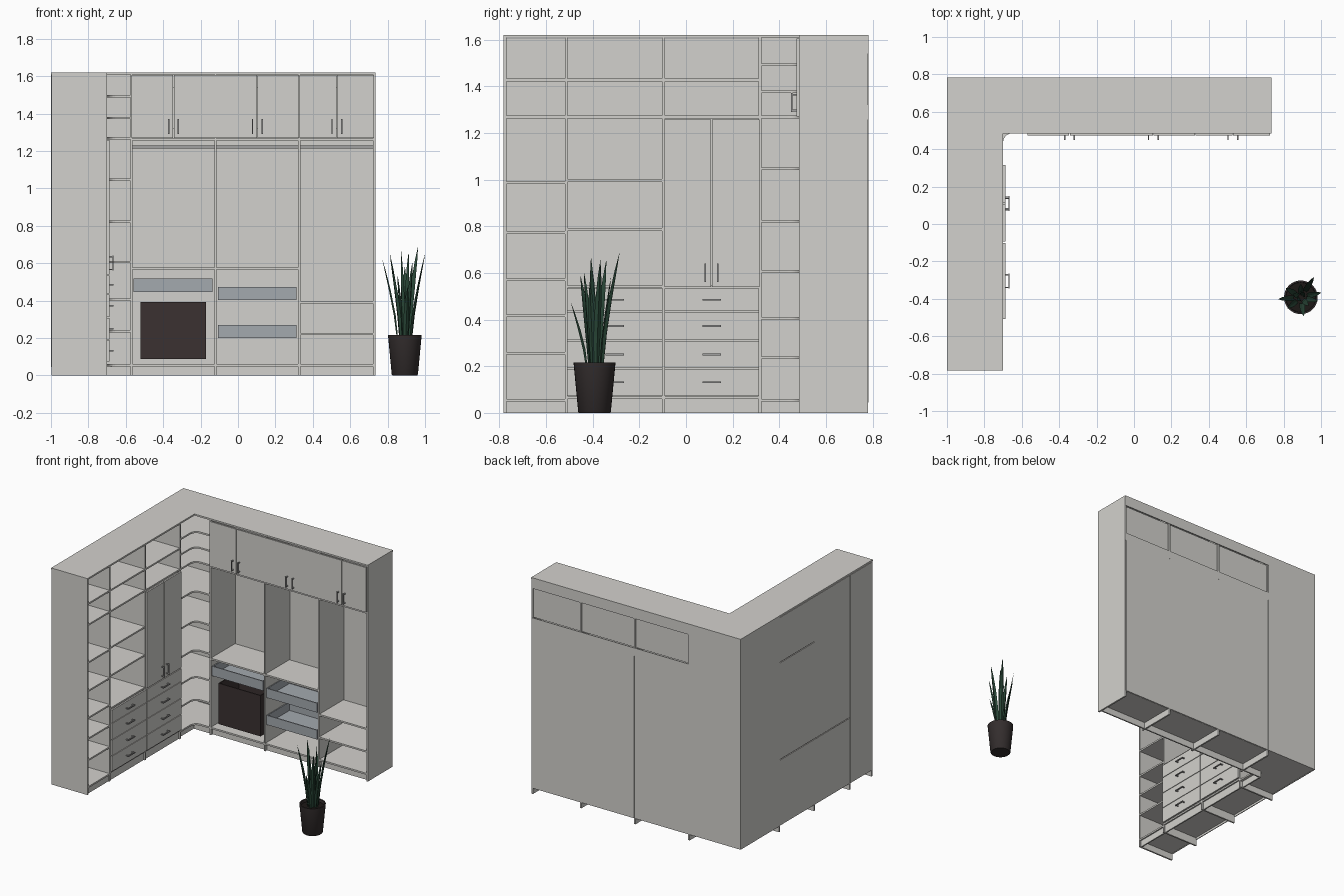
import bpy, bmesh, math
from mathutils import Vector

if "Cube" in bpy.data.objects:
    bpy.data.objects.remove(bpy.data.objects["Cube"], do_unlink=True)


def material(name, r, g, b):
    m = bpy.data.materials.new(name)
    m.use_nodes = True
    m.diffuse_color = (r, g, b, 1)
    m.node_tree.nodes["Principled BSDF"].inputs["Base Color"].default_value = (r, g, b, 1)
    return m


BOARD = material("warm white board", 0.65, 0.64, 0.61)
TRAY = material("blue grey tray", 0.37, 0.40, 0.43)
METAL = material("grey metal", 0.36, 0.36, 0.36)
BROWN = material("dark brown", 0.043, 0.031, 0.031)
POT = material("pot brown", 0.034, 0.027, 0.027)
SOIL = material("soil", 0.012, 0.009, 0.008)
LEAF = material("leaf green", 0.022, 0.062, 0.038)


def finish(name, bm, mat):
    bmesh.ops.recalc_face_normals(bm, faces=bm.faces)
    me = bpy.data.meshes.new(name)
    bm.to_mesh(me)
    bm.free()
    me.materials.append(mat)
    ob = bpy.data.objects.new(name, me)
    bpy.context.collection.objects.link(ob)
    return ob


def boxes(name, items, mat=BOARD):
    """One object from boxes given as (x0, x1, y0, y1, z0, z1)."""
    bm = bmesh.new()
    for x0, x1, y0, y1, z0, z1 in items:
        vs = bmesh.ops.create_cube(bm, size=1)["verts"]
        for v in vs:
            v.co = Vector(((x0 + x1) / 2 + v.co.x * (x1 - x0),
                           (y0 + y1) / 2 + v.co.y * (y1 - y0),
                           (z0 + z1) / 2 + v.co.z * (z1 - z0)))
    return finish(name, bm, mat)


def prism(name, outline, levels, thick, mat=BOARD):
    """Stack of equal flat plates, one at each level."""
    bm = bmesh.new()
    for z in levels:
        f = bm.faces.new([bm.verts.new((x, y, z)) for x, y in outline])
        r = bmesh.ops.extrude_face_region(bm, geom=[f])
        for g in r["geom"]:
            if isinstance(g, bmesh.types.BMVert):
                g.co.z += thick
    return finish(name, bm, mat)


def open_box(name, x0, x1, y0, y1, z0, z1, mat, w=0.008):
    return boxes(name, [(x0, x1, y0, y0 + w, z0, z1), (x0, x1, y1 - w, y1, z0, z1),
                        (x0, x0 + w, y0 + w, y1 - w, z0, z1),
                        (x1 - w, x1, y0 + w, y1 - w, z0, z1),
                        (x0 + w, x1 - w, y0 + w, y1 - w, z0, z0 + w)], mat)


T = 0.012                      # board thickness
H = 1.62                       # overall height
TOP = H - T
BACK, FRONT = 0.782, 0.485     # rear wing depth
LEFT, FACE = -1.0, -0.70       # left wing depth
col_y = [-0.776, -0.513, -0.097, 0.317]
col_x = [-0.57, -0.12, 0.328, 0.729]

# Top board in an L shape
prism("top_board", [(LEFT, -0.782), (FACE, -0.782), (FACE, FRONT), (0.735, FRONT),
                    (0.735, BACK), (LEFT, BACK)], [TOP], T)

# Upright boards
boxes("left_wing_uprights", [(LEFT + 0.003, FACE, y - T / 2, y + T / 2, 0, TOP) for y in col_y])
boxes("rear_wing_uprights", [(x - T / 2, x + T / 2, FRONT, BACK - 0.003, 0, TOP) for x in col_x])

# Rounded corner shelves
arc = [(-0.65 + 0.05 * math.cos(math.radians(a)), 0.435 + 0.05 * math.sin(math.radians(a)))
       for a in range(180, 89, -10)]
corner = [(-0.995, 0.32), (FACE, 0.32)] + arc + [(-0.57, FRONT), (-0.57, 0.777), (-0.995, 0.777)]
prism("corner_shelves", corner,
      [0.048, 0.23, 0.4, 0.6, 0.815, 1.04, 1.262, 1.37, 1.486], T)
boxes("corner_plinth", [(-0.73, -0.72, 0.32, 0.515, 0, 0.048),
                        (-0.72, -0.57, 0.505, 0.515, 0, 0.048)])

# Left wing shelves, one list of heights per column
left_levels = [[0.048, 0.25, 0.41, 0.565, 0.767, 0.98, 1.262, 1.42],
               [0.06, 0.535, 0.78, 0.99, 1.262, 1.42],
               [0.06, 0.53, 1.262, 1.42]]
for i, levels in enumerate(left_levels):
    y0, y1 = col_y[i] + T / 2, col_y[i + 1] - T / 2
    boxes("left_shelves_%d" % (i + 1), [(-0.99, FACE, y0, y1, z, z + T) for z in levels])
    h = 0.048 if i == 0 else 0.06
    boxes("left_plinth_%d" % (i + 1), [(-0.72, -0.71, y0, y1, 0, h)])

# Rear wing shelves
rear_levels = [[0.048, 0.565, 1.255], [0.048, 0.565, 1.255], [0.048, 0.215, 0.385, 0.565, 1.255]]
rear_levels[2].remove(0.565)
for i, levels in enumerate(rear_levels):
    x0, x1 = col_x[i] + T / 2, col_x[i + 1] - T / 2
    boxes("rear_shelves_%d" % (i + 1), [(x0, x1, FRONT, 0.77, z, z + T) for z in levels])
    boxes("rear_plinth_%d" % (i + 1), [(x0, x1, 0.505, 0.515, 0, 0.048)])

# Back boards of the rear wing, with inset upper panels
G = 0.003
items = [(LEFT, col_x[0] - G, BACK - 0.006, BACK, 0.045, TOP)]
for a, b in zip(col_x, col_x[1:]):
    items += [(a + G, b - G, BACK - 0.006, BACK, 0.045, 1.258),
              (a - G, b + G, BACK - 0.006, BACK, 1.258, 1.32),
              (a + G, b - G, BACK - 0.018, BACK - 0.012, 1.32, 1.54),
              (a - G, b + G, BACK - 0.006, BACK, 1.54, TOP)]
boxes("rear_back_boards", items)

# Back boards of the left wing
items = [(LEFT, LEFT + 0.006, col_y[3] + G, BACK - 0.006, 0.045, TOP)]
for (a, b), cuts in zip(zip(col_y, col_y[1:]),
                        [[0.045, TOP], [0.045, 0.54, TOP], [0.045, 0.54, 1.268, TOP]]):
    for z0, z1 in zip(cuts, cuts[1:]):
        items.append((LEFT, LEFT + 0.006, a + G, b - G, z0 + G, z1 - G))
boxes("left_back_boards", items)


def handle(name, centre, along, out, half=0.04):
    """Bar on two posts: along is the bar axis, out points away from the front."""
    c, a, o = Vector(centre), Vector(along), Vector(out)
    parts = [(c + o * 0.020, a * half), (c + o * 0.009 + a * (half - 0.006), o * 0.010),
             (c + o * 0.009 - a * (half - 0.006), o * 0.010)]
    items = []
    for p, ext in parts:
        e = [max(abs(k), 0.0035) for k in ext]
        items.append((p.x - e[0], p.x + e[0], p.y - e[1], p.y + e[1], p.z - e[2], p.z + e[2]))
    boxes(name, items, METAL)


# Left wing drawer fronts with bar handles
edges = [0.072, 0.19, 0.31, 0.435, 0.535]
for i in (1, 2):
    y0, y1 = col_y[i] + 0.004, col_y[i + 1] - 0.004
    for n, (z0, z1) in enumerate(zip(edges, edges[1:])):
        tag = "%d_%d" % (i, n + 1)
        boxes("drawer_front_" + tag, [(FACE, FACE + T, y0, y1, z0 + 0.002, z1 - 0.002)])
        handle("drawer_handle_" + tag, (FACE + T, (y0 + y1) / 2, (z0 + z1) / 2),
               (0, 1, 0), (1, 0, 0))

# Tall pair of doors on the left wing
mid = 0.109
for side, s, y in (("front", -1, col_y[2] + 0.004), ("rear", 1, col_y[3] - 0.002)):
    ya, yb = sorted((y, mid + s * 0.002))
    boxes("tall_door_" + side, [(FACE, FACE + T, ya, yb, 0.539, 1.258)])
    handle("tall_door_handle_" + side, (FACE + T, mid + s * 0.027, 0.6), (0, 0, 1), (1, 0, 0))

# Upper doors on the rear wing, in pairs
for i, (a, b) in enumerate(zip(col_x, col_x[1:])):
    m = (a + b) / 2
    for side, s, x in (("left", 1, b), ("right", -1, a)):
        xa, xb = sorted((x - s * 0.001, m + s * 0.0015))
        boxes("upper_door_%d_%s" % (i + 1, side), [(xa, xb, FRONT - T, FRONT, 1.27, 1.605)])
        handle("upper_handle_%d_%s" % (i + 1, side), (m + s * 0.026, FRONT - T, 1.33),
               (0, 0, 1), (0, -1, 0))

# Hanging rail, one length per bay
boxes("hanging_rail", [(a + T / 2, b - T / 2, 0.62, 0.635, 1.214, 1.23)
                       for a, b in zip(col_x, col_x[1:])], METAL)

# Pull-out trays and laundry basket
open_box("tray_upper_left", -0.558, -0.137, 0.49, 0.76, 0.445, 0.517, TRAY)
open_box("tray_middle_upper", -0.108, 0.313, 0.49, 0.76, 0.402, 0.472, TRAY)
open_box("tray_middle_lower", -0.108, 0.313, 0.49, 0.76, 0.2, 0.27, TRAY)
open_box("laundry_basket", -0.52, -0.17, 0.51, 0.75, 0.087, 0.392, BROWN)

# Plant pot turned from a profile
PX, PY = 0.892, -0.392


def lathe(name, profile, mat, n=32):
    bm = bmesh.new()
    rings = [[bm.verts.new((PX + r * math.cos(k * math.tau / n), PY + r * math.sin(k * math.tau / n), z))
              for k in range(n)] for r, z in profile]
    for a, b in zip(rings, rings[1:]):
        for k in range(n):
            bm.faces.new((a[k], a[(k + 1) % n], b[(k + 1) % n], b[k]))
    bm.faces.new(rings[0])
    bm.faces.new(rings[-1])
    ob = finish(name, bm, mat)
    bpy.context.view_layer.objects.active = ob
    ob.select_set(True)
    bpy.ops.object.shade_smooth_by_angle(angle=math.radians(35))
    ob.select_set(False)


lathe("plant_pot", [(0.066, 0), (0.07, 0.005), (0.09, 0.215), (0.081, 0.215), (0.079, 0.19)], POT)
lathe("soil", [(0.078, 0.185), (0.078, 0.195)], SOIL)

# Sword-shaped leaves: offset of the tip from the pot centre, and tip height
tips = [(-0.12, -0.01, 0.62), (-0.08, 0.05, 0.65), (-0.07, -0.06, 0.585), (-0.02, -0.015, 0.665),
        (0.02, 0.025, 0.655), (0.04, -0.045, 0.6), (0.07, 0.107, 0.685), (0.108, 0.025, 0.65),
        (0.09, -0.02, 0.56), (0.015, -0.1, 0.47), (0.0, 0.07, 0.58), (-0.04, 0.02, 0.54)]
for i, (dx, dy, top) in enumerate(tips):
    ang = math.atan2(dy, dx)
    side = Vector((-math.sin(ang), math.cos(ang), 0))
    out = Vector((math.cos(ang), math.sin(ang), 0))
    bm = bmesh.new()
    rows = []
    for t, w in ((0, 0.010), (0.3, 0.015), (0.6, 0.014), (0.85, 0.008), (1, 0.0008)):
        k = 0.3 + 0.7 * t ** 1.5
        c = Vector((PX + dx * k, PY + dy * k, 0.19 + (top - 0.19) * t))
        rows.append([bm.verts.new(p) for p in (c - side * w, c + out * w * 0.6, c + side * w,
                                               c + out * w * 0.2)])
    for a, b in zip(rows, rows[1:]):
        for j in range(4):
            bm.faces.new((a[j], a[(j + 1) % 4], b[(j + 1) % 4], b[j]))
    bm.faces.new(rows[-1])
    finish("leaf_%d" % (i + 1), bm, LEAF)
